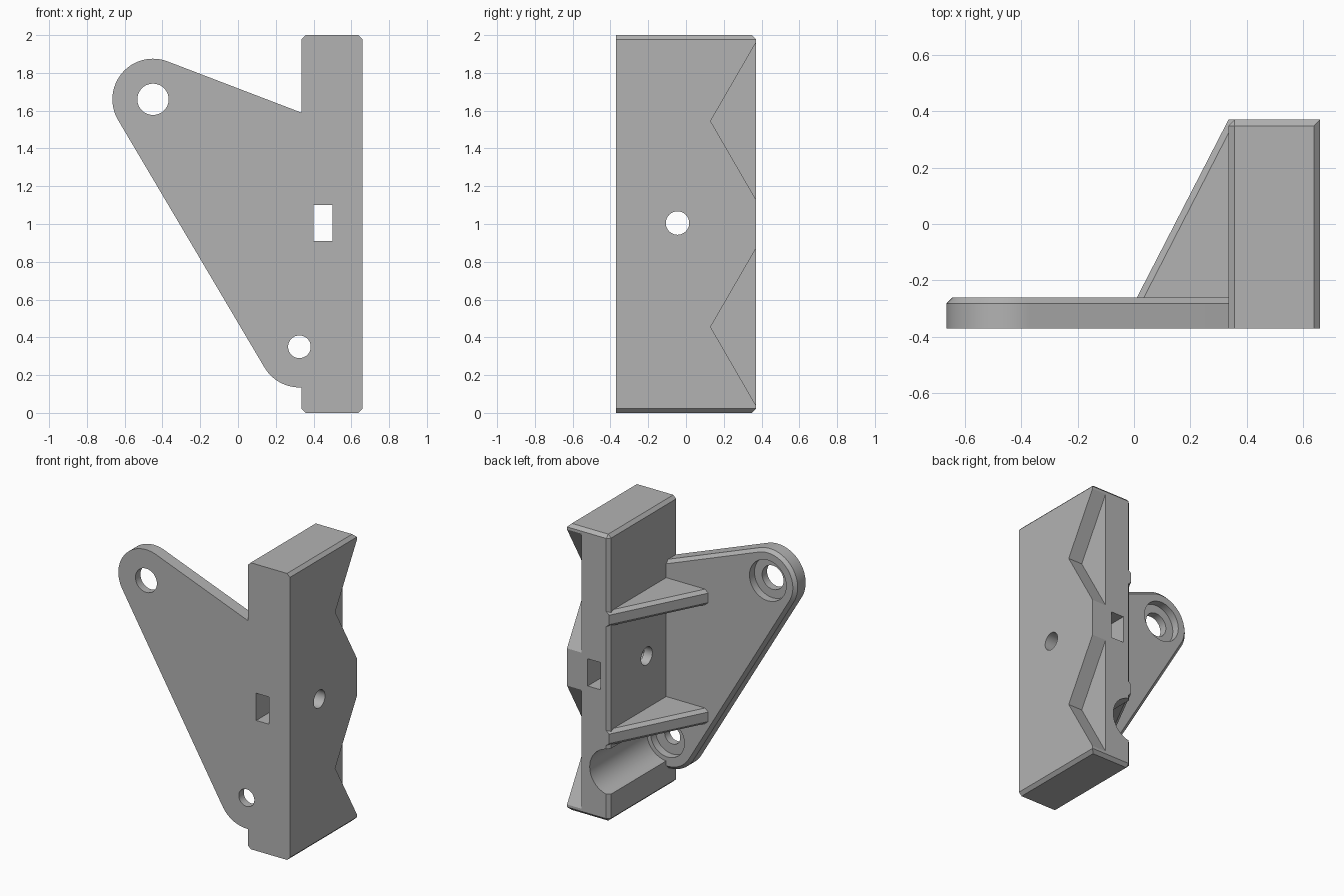
import bpy, bmesh
from math import cos, sin, radians, pi

default = bpy.data.objects.get("Cube")
if default:
    bpy.data.objects.remove(default, do_unlink=True)

grey = bpy.data.materials.new("plain_grey")
grey.use_nodes = True
colour = (0.45, 0.45, 0.45, 1)
grey.diffuse_color = colour
grey.node_tree.nodes["Principled BSDF"].inputs["Base Color"].default_value = colour

FRONT, BACK, PLATE_BACK = -0.37, 0.37, -0.26
INNER, OUTER = 0.335, 0.66
CHAMFER = 0.022


def arc(cx, cy, r, a0=0, a1=360, n=48):
    """Points on an arc; a full circle leaves out the repeated last point."""
    count = n if a1 - a0 == 360 else n + 1
    angles = [radians(a0 + (a1 - a0) * i / n) for i in range(count)]
    return [(cx + r * cos(a), cy + r * sin(a)) for a in angles]


def prism(name, points, axis, lo, hi, bevel_rule=None, size=CHAMFER):
    """Extrude a 2D outline along an axis and chamfer the edges that pass the rule."""
    place = {"x": lambda p, d: (d, p[0], p[1]),
             "y": lambda p, d: (p[0], d, p[1]),
             "z": lambda p, d: (p[0], p[1], d)}[axis]
    bm = bmesh.new()
    rings = [[bm.verts.new(place(p, d)) for p in points] for d in (lo, hi)]
    bm.faces.new(rings[0])
    bm.faces.new(rings[1])
    for i in range(len(points)):
        j = (i + 1) % len(points)
        bm.faces.new((rings[0][i], rings[0][j], rings[1][j], rings[1][i]))
    bmesh.ops.recalc_face_normals(bm, faces=bm.faces)
    if bevel_rule:
        edges = [e for e in bm.edges if bevel_rule(e.verts[0].co, e.verts[1].co)]
        bmesh.ops.bevel(bm, geom=edges, offset=size, segments=1, affect='EDGES')
        bmesh.ops.recalc_face_normals(bm, faces=bm.faces)
    mesh = bpy.data.meshes.new(name)
    bm.to_mesh(mesh)
    bm.free()
    mesh.materials.append(grey)
    obj = bpy.data.objects.new(name, mesh)
    bpy.context.collection.objects.link(obj)
    return obj


def combine(target, tool, operation):
    """Apply a boolean and remove the tool object."""
    mod = target.modifiers.new(operation, 'BOOLEAN')
    mod.operation, mod.object, mod.solver = operation, tool, 'EXACT'
    bpy.context.view_layer.objects.active = target
    bpy.ops.object.modifier_apply(modifier=mod.name)
    bpy.data.objects.remove(tool, do_unlink=True)


def rect(x0, x1, y0, y1):
    return [(x0, y0), (x1, y0), (x1, y1), (x0, y1)]


# Upright block: front rim and outer back corner stay sharp
def block_edges(a, b):
    on_front = max(a.y, b.y) < 0
    outer_back = min(a.x, b.x) > 0.6 and min(a.y, b.y) > 0
    return not on_front and not outer_back


bracket = prism("bracket", rect(INNER, OUTER, 0, 2), "y", FRONT, BACK, block_edges)

# Screwdriver channel behind the lower screw
UPPER, LOWER = (-0.45, 1.66), (0.325, 0.35)
combine(bracket, prism("channel", arc(*LOWER, 0.16), "y", PLATE_BACK, 0.6), 'DIFFERENCE')

# V-shaped recesses in the outer face
for low, mid, high in ((0.04, 0.455, 0.87), (1.13, 1.545, 1.96)):
    reach = (mid - low) / (BACK - 0.13) * 0.1
    outline = [(0.13, mid), (BACK, low), (BACK + 0.1, low - reach),
               (BACK + 0.1, high + reach), (BACK, high)]
    # flat lips beyond the back face keep the opening edges exact
    outline[2], outline[3] = (BACK + 0.1, low), (BACK + 0.1, high)
    combine(bracket, prism("recess", outline, "x", 0.55, 0.8), 'DIFFERENCE')

# Triangular mounting plate with rounded corners and a chamfered back rim
outline = (arc(*UPPER, 0.215, 69, 210.5, 32) + arc(*LOWER, 0.215, 210.5, 270, 16)
           + [(0.45, 0.135), (0.45, 1.546)])
plate = prism("mounting_plate", outline, "y", FRONT, PLATE_BACK,
              lambda a, b: min(a.y, b.y) > -0.3)
combine(bracket, plate, 'UNION')

# Two gusset ribs with chamfered sloping edges
for z in (0.585, 1.415):
    outline = [(-0.01, -0.3), (0.4, -0.3), (0.4, BACK), (INNER, BACK)]
    rib = prism("rib", outline, "z", z - 0.055, z + 0.055,
                lambda a, b: a.z == b.z and max(a.x, b.x) < 0.36 and abs(a.y - b.y) > 0.5)
    combine(bracket, rib, 'UNION')

# Screw holes with counterbores, cable slot and cross hole
for centre, hole, head in ((UPPER, 0.083, 0.142), (LOWER, 0.06, 0.13)):
    combine(bracket, prism("hole", arc(*centre, hole), "y", -0.5, 0), 'DIFFERENCE')
    combine(bracket, prism("counterbore", arc(*centre, head), "y", -0.315, -0.2), 'DIFFERENCE')
combine(bracket, prism("slot", rect(0.4, 0.5, 0.91, 1.1), "y", -0.6, 0.6), 'DIFFERENCE')
combine(bracket, prism("cross_hole", arc(-0.045, 1.005, 0.062), "x", 0.2, 0.8), 'DIFFERENCE')

# Smooth round surfaces, keep hard edges
bpy.ops.object.select_all(action='DESELECT')
bracket.select_set(True)
bpy.context.view_layer.objects.active = bracket
bpy.ops.object.shade_smooth_by_angle(angle=pi / 6)
